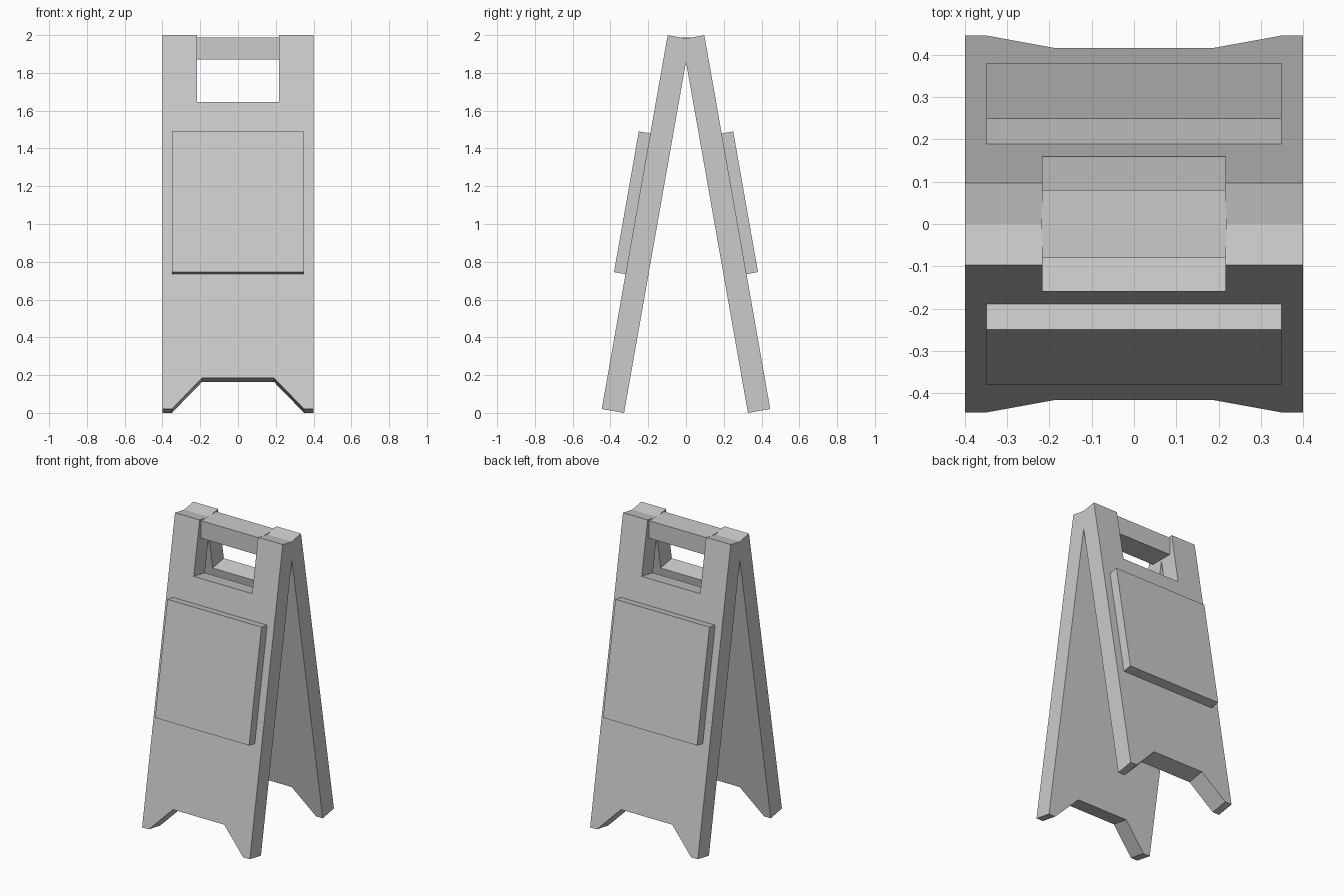
import bpy, bmesh
from math import sin, cos, radians

if "Cube" in bpy.data.objects:
    bpy.data.objects.remove(bpy.data.objects["Cube"])

TILT = radians(10)
FOOT_Y, FOOT_Z = -0.446, 0.0208   # outer bottom edge of the front leaf


def leaf_point(x, s, d):
    """x across, s up along the tilted leaf, d depth inward from its outer face."""
    return (x, FOOT_Y + s * sin(TILT) + d * cos(TILT),
            FOOT_Z + s * cos(TILT) - d * sin(TILT))


def tilted_slab(name, half_outline, d0, d1, trim=False):
    """Extrude a left/right symmetric outline on the leaf and mirror it to the back."""
    outline = half_outline + [(-x, s) for x, s in reversed(half_outline)]
    bm = bmesh.new()
    face = bm.faces.new([bm.verts.new(leaf_point(x, s, d0)) for x, s in outline])
    ext = bmesh.ops.extrude_face_region(bm, geom=[face], use_keep_orig=True)
    verts = [g for g in ext["geom"] if isinstance(g, bmesh.types.BMVert)]
    d = d1 - d0
    bmesh.ops.translate(bm, verts=verts, vec=(0, d * cos(TILT), -d * sin(TILT)))
    bmesh.ops.recalc_face_normals(bm, faces=bm.faces[:])
    if trim:  # cut at the centre plane so both leaves join cleanly
        bmesh.ops.bisect_plane(bm, geom=bm.verts[:] + bm.edges[:] + bm.faces[:],
                               plane_co=(0, 0, 0), plane_no=(0, 1, 0), clear_outer=True)
    mesh = bpy.data.meshes.new(name)
    bm.to_mesh(mesh)
    bm.free()
    obj = bpy.data.objects.new(name, mesh)
    bpy.context.collection.objects.link(obj)
    mod = obj.modifiers.new("front_to_back", "MIRROR")
    mod.use_axis = (False, True, False)
    return obj


# Two leaning leaves with trapezoid foot cutout and open handle notch
tilted_slab("leaves", [(0.19, 0.167), (0.35, 0), (0.4, 0), (0.4, 2.009),
                       (0.217, 2.009), (0.217, 1.649)], 0, 0.12, trim=True)

# Raised sign boards on the outer faces
tilted_slab("sign_boards", [(0.349, 0.725), (0.349, 1.481)], -0.062, 0.01)

# Handle bar bridging the notch
bpy.ops.mesh.primitive_cube_add(size=1, location=(0, 0, 1.929))
handle = bpy.context.object
handle.name = "handle_bar"
handle.scale = (0.438, 0.16, 0.118)
